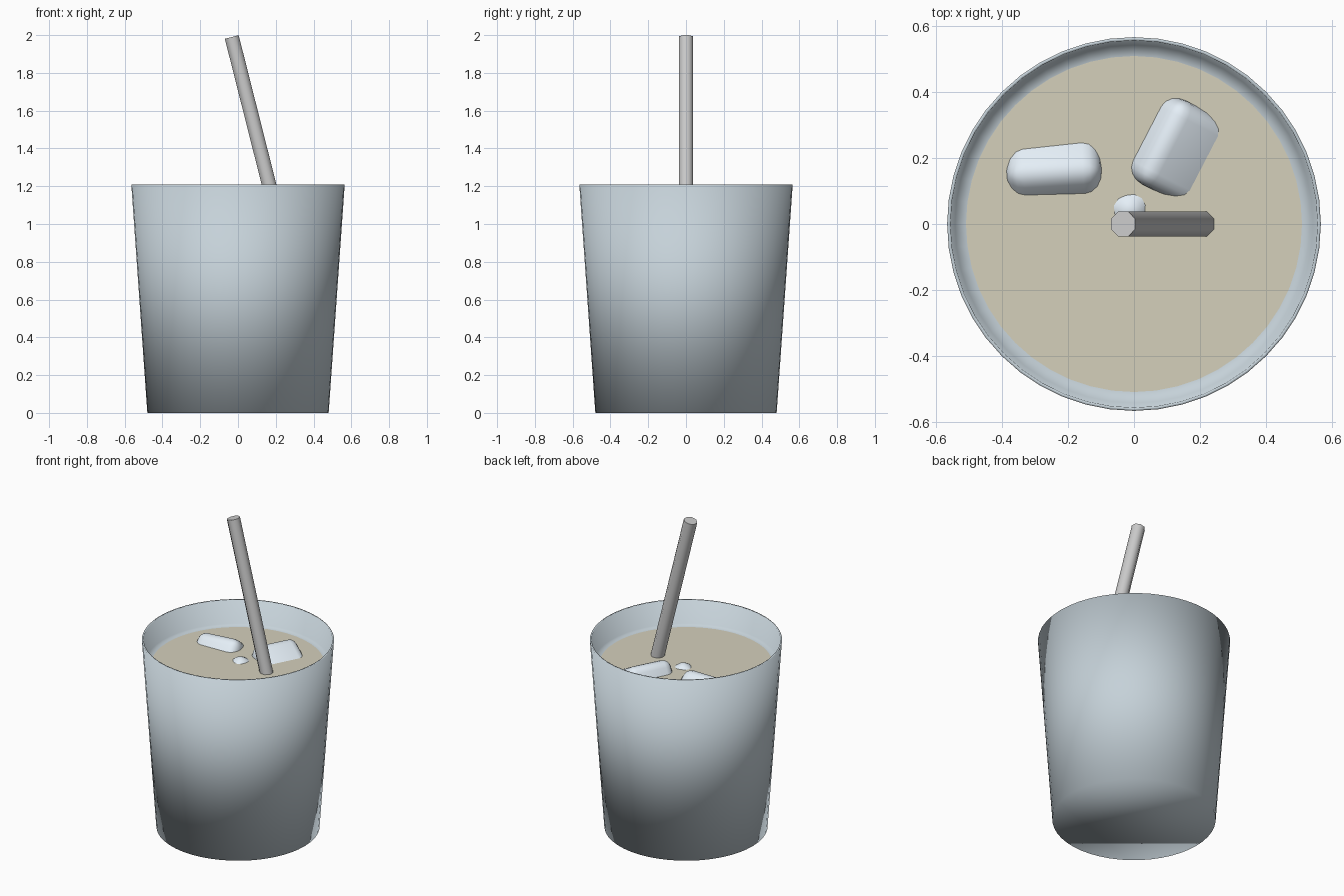
import bpy, bmesh, math
from mathutils import Matrix, Vector

if "Cube" in bpy.data.objects:
    bpy.data.objects.remove(bpy.data.objects["Cube"])

LIQUID_Z = 1.055
SIDES = 48


def material(name, rgb):
    m = bpy.data.materials.new(name)
    m.diffuse_color = (*rgb, 1)
    m.use_nodes = True
    m.node_tree.nodes["Principled BSDF"].inputs["Base Color"].default_value = m.diffuse_color
    return m


def finish(name, bm, mat=None, smooth=True):
    bmesh.ops.recalc_face_normals(bm, faces=bm.faces)
    me = bpy.data.meshes.new(name)
    for f in bm.faces:
        f.smooth = smooth
    bm.to_mesh(me)
    bm.free()
    ob = bpy.data.objects.new(name, me)
    bpy.context.collection.objects.link(ob)
    if mat:
        me.materials.append(mat)
    return ob


def ring(bm, r, z):
    return [bm.verts.new((r * math.cos(2 * math.pi * i / SIDES),
                          r * math.sin(2 * math.pi * i / SIDES), z)) for i in range(SIDES)]


glass = material("glass", (0.56, 0.64, 0.69))
drink = material("drink", (0.66, 0.63, 0.50))
frost = material("frost", (0.78, 0.86, 0.93))

# Cup: outer wall, thin rim, inner wall, ledge around the drink
bm = bmesh.new()
rings = [ring(bm, r, z) for r, z in
         [(0.48, 0), (0.565, 1.21), (0.555, 1.21), (0.541, 1.062), (0.508, LIQUID_Z)]]
for a, b in zip(rings, rings[1:]):
    for i in range(SIDES):
        j = (i + 1) % SIDES
        bm.faces.new((a[i], a[j], b[j], b[i]))
bm.faces.new(rings[0])
finish("cup", bm, glass)

# Drink surface
bm = bmesh.new()
face = bm.faces.new(ring(bm, 0.508, LIQUID_Z))
drink_ob = finish("drink_surface", bm, drink, smooth=False)
if drink_ob.data.polygons[0].normal.z < 0:
    drink_ob.data.flip_normals()

# Straw: leaning octagonal tube, its lower end under the drink
top = Vector((-0.033, 0, 1.990))
axis = Vector((-0.245, 0, 0.97)).normalized()
length = 1.2
bm = bmesh.new()
bmesh.ops.create_cone(bm, cap_ends=True, segments=8, radius1=0.041, radius2=0.041, depth=length,
                      matrix=Matrix.Translation(top - axis * length / 2)
                      @ Matrix.Rotation(math.atan2(axis.x, axis.z), 4, 'Y')
                      @ Matrix.Rotation(math.pi / 8, 4, 'Z'))
straw = finish("straw", bm)
bpy.context.view_layer.objects.active = straw
straw.select_set(True)
bpy.ops.object.shade_smooth_by_angle(angle=math.radians(50))


# Ice: rounded blocks poking out of the drink
def ice(name, centre, axes, size, radius):
    bm = bmesh.new()
    bmesh.ops.create_cube(bm, size=1, matrix=Matrix.Diagonal((*size, 1)))
    bmesh.ops.bevel(bm, geom=bm.edges[:], offset=radius, segments=4, profile=0.5, affect='EDGES')
    rot = Matrix(axes).transposed().to_4x4()
    bm.transform(Matrix.Translation(centre) @ rot)
    finish(name, bm, frost)


def ridge_ice(name, ridge, along, tilt, size, radius):
    """Block rolled by tilt about its long axis, with one long edge at ridge."""
    a = Vector(along).normalized()
    side = a.cross(Vector((0, 0, 1))).normalized()
    up = side.cross(a)
    n1 = side * math.sin(tilt) + up * math.cos(tilt)
    n2 = n1.cross(a)
    w, l, h = size
    ice(name, Vector(ridge) - n1 * w / 2 - n2 * h / 2, (n1, a, n2), size, radius)


ridge_ice("ice_large", (0.080, 0.252, LIQUID_Z + 0.082), (0.46, 0.888, 0),
          math.radians(29), (0.26, 0.285, 0.26), 0.05)
ridge_ice("ice_long", (-0.245, 0.150, LIQUID_Z + 0.072), (-1, -0.06, -0.04),
          math.radians(-40) + math.pi / 2 - math.radians(10), (0.22, 0.29, 0.22), 0.055)

# Small ice: only a rounded corner breaks the surface
q = Vector((1, 1, 1)).rotation_difference(Vector((0, 0, 1))).to_matrix()
corner_top = LIQUID_Z + 0.066
ice("ice_small", (-0.012, 0.043, corner_top - 0.1 * math.sqrt(3)),
    [q.col[i] for i in range(3)], (0.2, 0.2, 0.2), 0.06)
